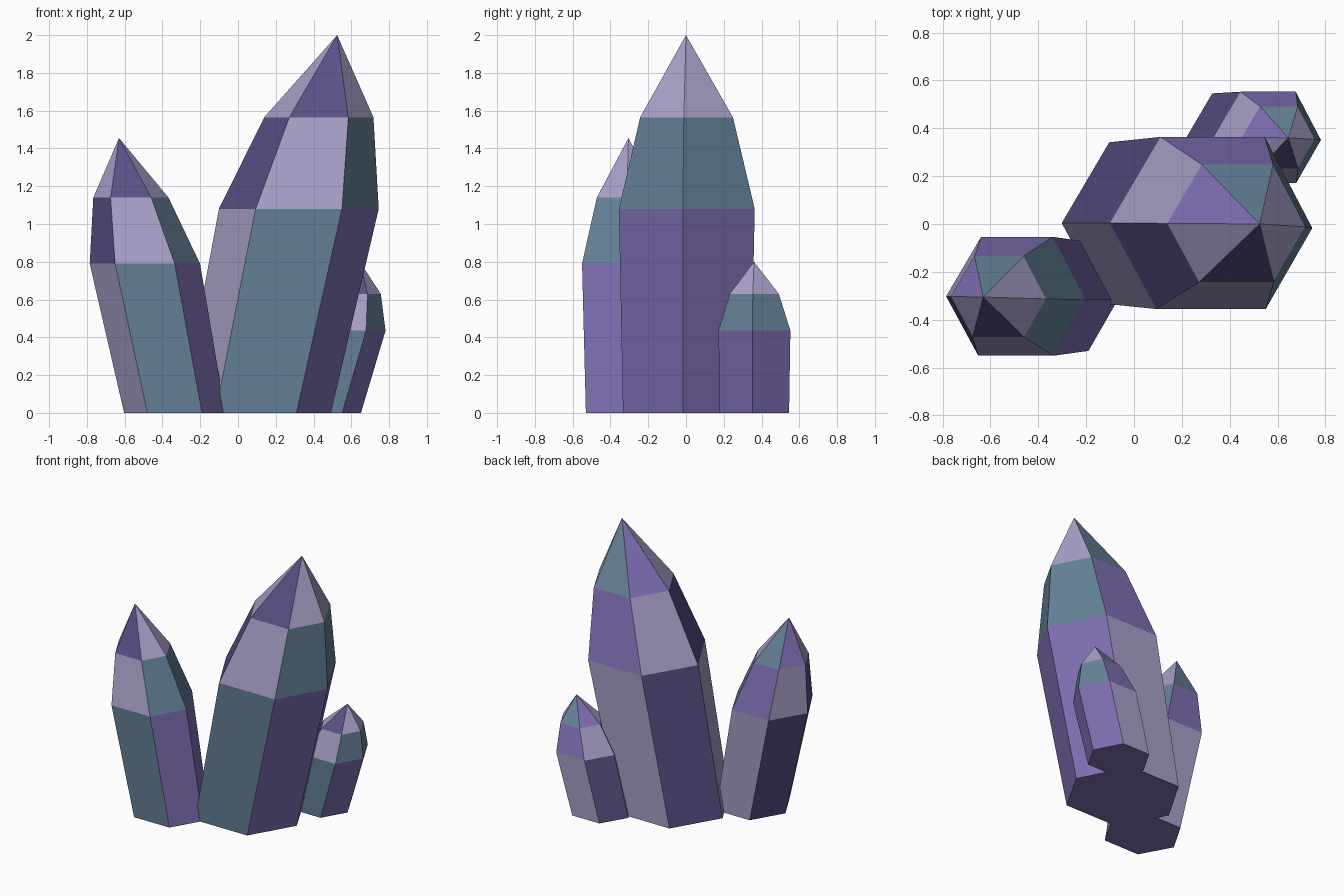
import bpy
import bmesh

cube = bpy.data.objects.get("Cube")
if cube:
    bpy.data.objects.remove(cube, do_unlink=True)


def srgb_to_linear(c):
    c /= 255
    return c / 12.92 if c <= 0.04045 else ((c + 0.055) / 1.055) ** 2.4


def make_material(name, rgb):
    colour = [srgb_to_linear(c) for c in rgb] + [1]
    mat = bpy.data.materials.new(name)
    mat.use_nodes = True
    mat.diffuse_color = colour
    bsdf = mat.node_tree.nodes["Principled BSDF"]
    bsdf.inputs["Base Color"].default_value = colour
    bsdf.inputs["Roughness"].default_value = 0.8
    return mat


PURPLE, TEAL, LAVENDER, INDIGO = range(4)
MATERIALS = [
    make_material("purple", (128, 111, 180)),
    make_material("teal", (100, 129, 151)),
    make_material("lavender", (168, 160, 200)),
    make_material("indigo", (90, 80, 133)),
]

# Facet colours step round this cycle, shifting by one on each tier
CYCLE = [PURPLE, TEAL, LAVENDER, INDIGO, LAVENDER]

# Slightly uneven hexagon, counter-clockwise from +x
HEXAGON = [(1, -.04), (.53, .86), (-.5, .86), (-1, .01), (-.54, -.84), (.54, -.84)]


def crystal(name, y, rings, tip):
    """Leaning crystal: rings are (x, z, radius) from the base to the shoulder."""
    bm = bmesh.new()
    loops = [[bm.verts.new((x + r * hx, y + r * hy, z)) for hx, hy in HEXAGON]
             for x, z, r in rings]
    apex = bm.verts.new((tip[0], y, tip[1]))
    base = bm.faces.new(reversed(loops[0]))
    base.material_index = PURPLE
    for tier, low in enumerate(loops):
        for i in range(6):
            j = (i + 1) % 6
            if tier + 1 < len(loops):
                high = loops[tier + 1]
                face = bm.faces.new((low[i], low[j], high[j], high[i]))
            else:
                face = bm.faces.new((low[i], low[j], apex))
            face.material_index = CYCLE[(tier - i) % 5]
    mesh = bpy.data.meshes.new(name)
    bm.to_mesh(mesh)
    bm.free()
    for mat in MATERIALS:
        mesh.materials.append(mat)
    obj = bpy.data.objects.new(name, mesh)
    bpy.context.collection.objects.link(obj)
    return obj


# Tall centre crystal and its two smaller neighbours
crystal("large_crystal", 0.0,
        [(.095, 0, .397), (.322, 1.08, .423), (.428, 1.565, .289)], (.525, 2.0))
crystal("medium_crystal", -.305,
        [(-.335, 0, .268), (-.493, .79, .292), (-.567, 1.14, .199)], (-.63, 1.455))
crystal("small_crystal", .36,
        [(.435, 0, .216), (.557, .435, .224), (.603, .63, .153)], (.645, .8))
